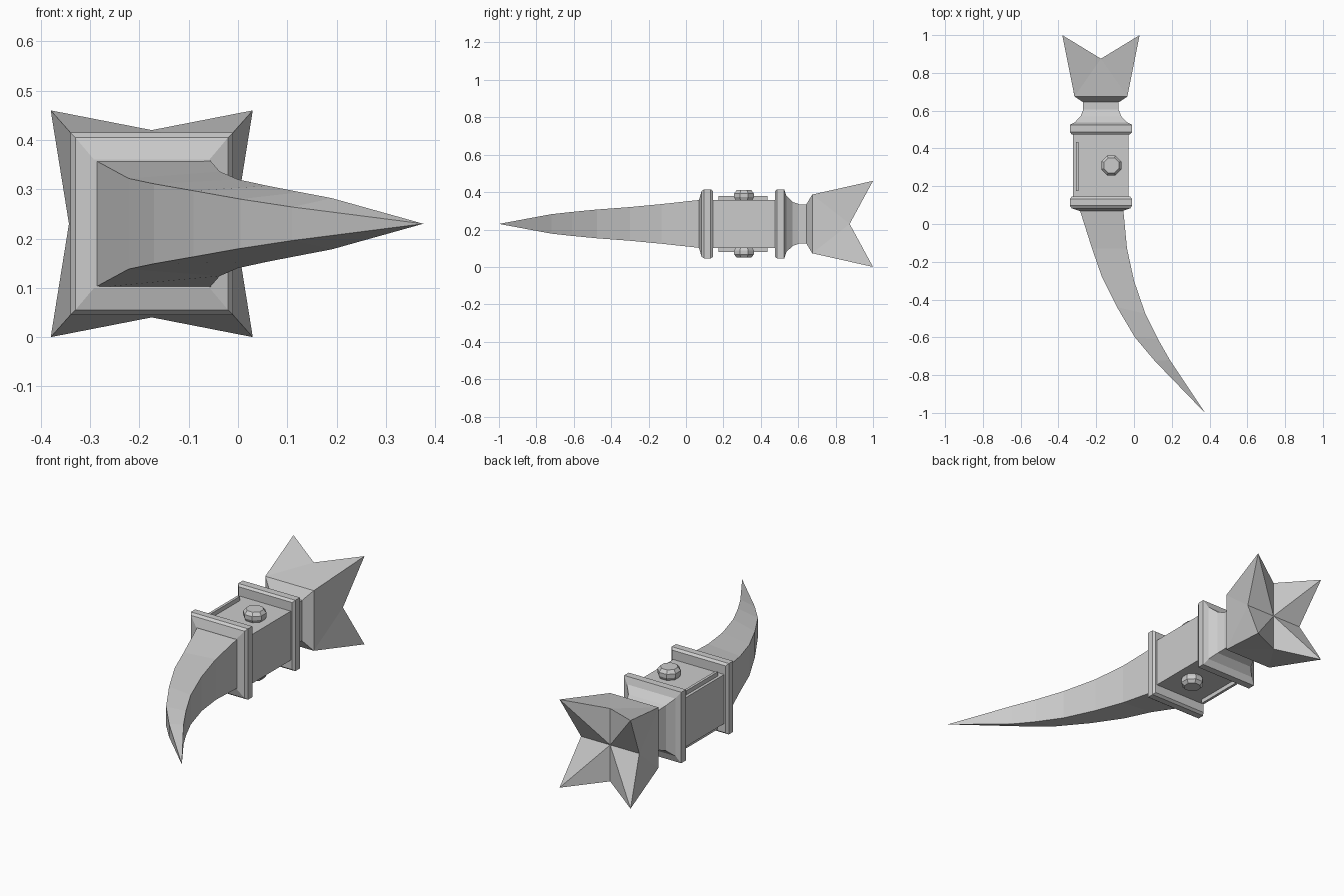
import bpy, bmesh, math
from mathutils import Matrix

cube = bpy.data.objects.get("Cube")
if cube:
    bpy.data.objects.remove(cube)

CX, CZ = -0.175, 0.23   # long axis of the hammer head

steel = bpy.data.materials.new("grey steel")
steel.use_nodes = True
grey = (0.6, 0.6, 0.6, 1)
steel.diffuse_color = grey
steel.node_tree.nodes["Principled BSDF"].inputs["Base Color"].default_value = grey


def finish(name, bm):
    bmesh.ops.recalc_face_normals(bm, faces=bm.faces[:])
    mesh = bpy.data.meshes.new(name)
    bm.to_mesh(mesh)
    bm.free()
    mesh.materials.append(steel)
    obj = bpy.data.objects.new(name, mesh)
    bpy.context.collection.objects.link(obj)
    return obj


def skin(bm, rings, cap_end=True):
    """Join four-sided rings with quads and cap the ends."""
    rings = [[bm.verts.new(p) for p in ring] for ring in rings]
    for a, b in zip(rings, rings[1:]):
        for i in range(4):
            j = (i + 1) % 4
            bm.faces.new((a[i], a[j], b[j], b[i]))
    bm.faces.new(rings[0])
    if cap_end:
        bm.faces.new(rings[-1])
    return rings[-1]


def rect(y, hx, hz):
    return [(CX + sx * hx, y, CZ + sz * hz)
            for sx, sz in ((-1, -1), (1, -1), (1, 1), (-1, 1))]


def profile_part(name, profile):
    bm = bmesh.new()
    skin(bm, [rect(*p) for p in profile])
    return finish(name, bm)


# Central block and its two collars
profile_part("body", [(0.1, 0.147, 0.128), (0.51, 0.147, 0.128)])
profile_part("front_collar", [(0.07, 0.117, 0.13), (0.083, 0.155, 0.175),
                              (0.097, 0.165, 0.185), (0.132, 0.165, 0.185),
                              (0.145, 0.155, 0.175)])
profile_part("back_collar_and_neck", [
    (0.475, 0.155, 0.175), (0.487, 0.165, 0.185), (0.525, 0.165, 0.185),
    (0.537, 0.14, 0.15), (0.57, 0.108, 0.118), (0.605, 0.094, 0.105),
    (0.66, 0.094, 0.105)])

# Striking face: flared block ending in a four-pointed hollow star
bm = bmesh.new()
base = skin(bm, [rect(0.645, 0.095, 0.107), rect(0.675, 0.14, 0.157)], False)
tips = [bm.verts.new(p) for p in rect(1.0, 0.205, 0.23)]
notches = [bm.verts.new((CX + dx * 0.168, 0.875, CZ + dz * 0.19))
           for dx, dz in ((0, -1), (1, 0), (0, 1), (-1, 0))]
centre = bm.verts.new((CX, 0.875, CZ))
for i in range(4):
    j = (i + 1) % 4
    for tri in ((base[i], base[j], notches[i]), (base[i], notches[i], tips[i]),
                (base[j], tips[j], notches[i]), (tips[i], notches[i], centre),
                (notches[i], tips[j], centre)):
        bm.faces.new(tri)
finish("star_hammer_face", bm)

# Curved spike: outer edge (x, y, half height), inner edge (x, y, half height)
sections = [
    ((-0.292, 0.09, 0.13), (-0.058, 0.09, 0.13)),
    ((-0.222, -0.13, 0.092), (-0.037, -0.13, 0.106)),
    ((-0.17, -0.28, 0.081), (0.0, -0.30, 0.09)),
    ((-0.09, -0.44, 0.067), (0.06, -0.475, 0.077)),
    ((0.005, -0.60, 0.05), (0.127, -0.61, 0.064)),
    ((0.11, -0.725, 0.034), (0.19, -0.72, 0.052)),
]
bm = bmesh.new()
last = skin(bm, [[(ox, oy, CZ - oh), (ix, iy, CZ - ih),
                  (ix, iy, CZ + ih), (ox, oy, CZ + oh)]
                 for (ox, oy, oh), (ix, iy, ih) in sections], False)
point = bm.verts.new((0.376, -1.0, CZ))
for i in range(4):
    bm.faces.new((last[i], last[(i + 1) % 4], point))
finish("curved_spike", bm)

# Studs and thin ridges, mirrored above and below the body
for side, label in ((1, "top"), (-1, "bottom")):
    bm = bmesh.new()
    loops = []
    for r, h in ((0.045, 0.12), (0.057, 0.143), (0.057, 0.163), (0.043, 0.18)):
        loops.append([bm.verts.new((-0.12 + r * math.cos(a), 0.31 + r * math.sin(a), CZ + side * h))
                      for a in [math.radians(22.5 + 45 * k) for k in range(8)]])
    for a, b in zip(loops, loops[1:]):
        for i in range(8):
            j = (i + 1) % 8
            bm.faces.new((a[i], a[j], b[j], b[i]))
    bm.faces.new(loops[0])
    bm.faces.new(loops[-1])
    finish(label + "_stud", bm)

    bm = bmesh.new()
    bmesh.ops.create_cube(bm, size=1, matrix=Matrix.Translation((-0.3, 0.305, CZ + side * 0.135))
                          @ Matrix.Diagonal((0.014, 0.26, 0.03, 1)))
    finish(label + "_ridge", bm)
